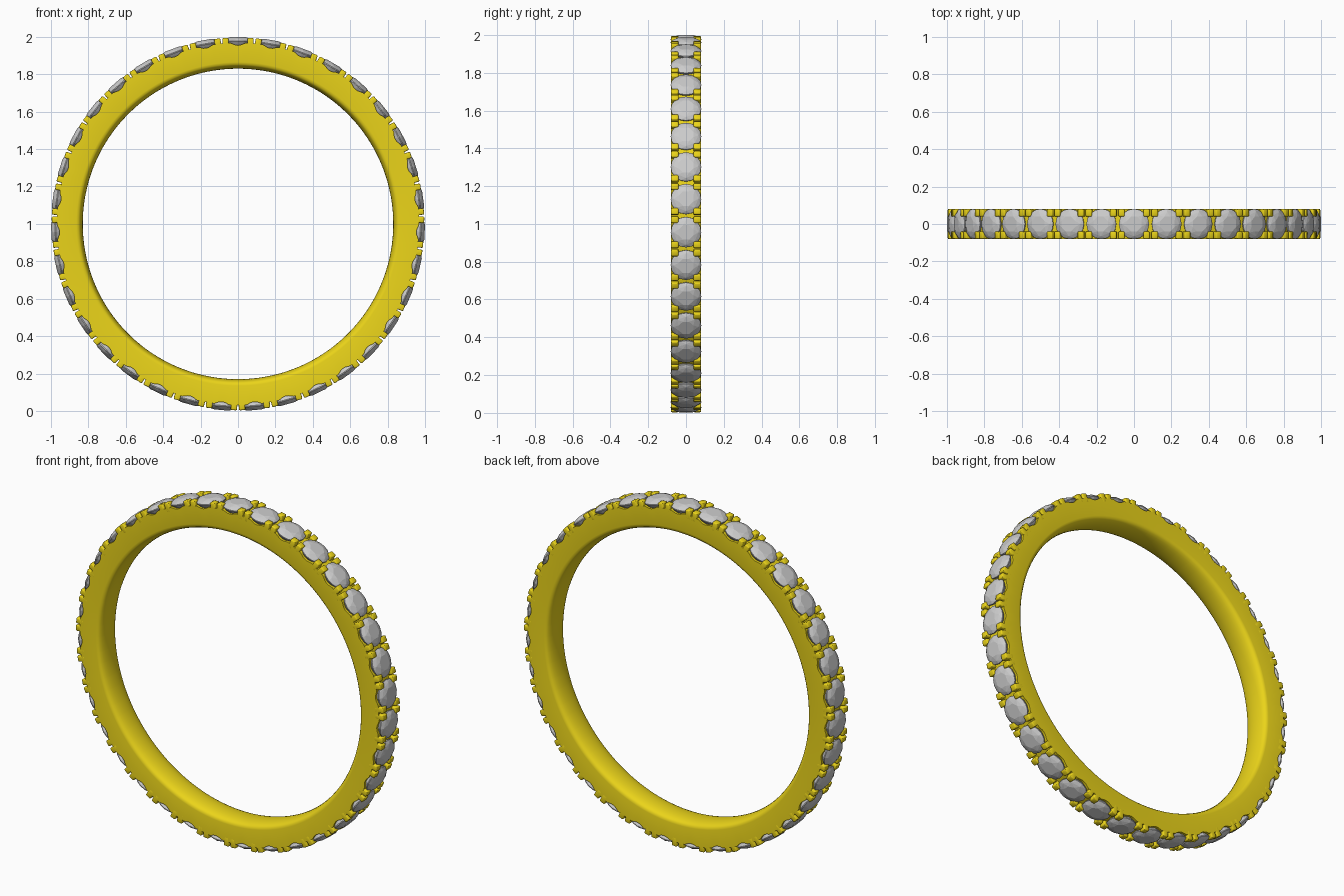
import bpy, bmesh
from math import sin, cos, pi, sqrt, atan2
from mathutils import Matrix

if "Cube" in bpy.data.objects:
    bpy.data.objects.remove(bpy.data.objects["Cube"])

N = 35                       # stones around the ring
STEP = 2 * pi / N
HALF_W = 0.08                # half width of the band
CENTRE = Matrix.Translation((0, 0, 1.0))


def material(name, color):
    m = bpy.data.materials.new(name)
    m.diffuse_color = color
    m.use_nodes = True
    m.node_tree.nodes["Principled BSDF"].inputs["Base Color"].default_value = m.diffuse_color
    return m


def add_object(name, bm, mat=None):
    bmesh.ops.recalc_face_normals(bm, faces=bm.faces[:])
    mesh = bpy.data.meshes.new(name)
    bm.to_mesh(mesh)
    bm.free()
    if mat:
        mesh.materials.append(mat)
    ob = bpy.data.objects.new(name, mesh)
    bpy.context.collection.objects.link(ob)
    ob.matrix_world = CENTRE
    return ob


def smooth(ob, angle):
    bpy.ops.object.select_all(action='DESELECT')
    ob.select_set(True)
    bpy.context.view_layer.objects.active = ob
    bpy.ops.object.shade_smooth_by_angle(angle=angle)


gold = material("gold", (0.83, 0.66, 0.01, 1))

# Band: rounded inner profile swept around, outer rim scalloped under each stone
stations = []
for k in range(11):
    t = -0.05 * cos(pi * k / 10)
    drop = 0.045 * sqrt(max(0, 1 - (t / 0.05) ** 2))
    stations.append((atan2(t, 0.97), min(0.968, 1.0 - drop)))
stations.append((STEP / 2, 0.968))

inner = []
for k in range(13):
    u = -pi / 2 + pi * k / 12
    inner.append((0.865 - 0.035 * cos(u) ** 0.8 if abs(u) < 1.57 else 0.865,
                  HALF_W * sin(u)))

bm = bmesh.new()
rings = []
for i in range(N):
    for da, outer in stations:
        a = i * STEP + da
        profile = inner + [(outer, HALF_W), (outer, -HALF_W)]
        rings.append([bm.verts.new((r * sin(a), y, r * cos(a))) for r, y in profile])
for i, ring in enumerate(rings):
    nxt = rings[(i + 1) % len(rings)]
    for j in range(len(ring)):
        k = (j + 1) % len(ring)
        bm.faces.new((ring[j], ring[k], nxt[k], nxt[j]))
band = add_object("band", bm, gold)
smooth(band, 0.6)

# Prongs: four small rounded claws at the corners of every stone
bm = bmesh.new()
for i in range(N):
    for sx in (-1, 1):
        for sy in (-1, 1):
            m = (Matrix.Rotation(i * STEP, 4, 'Y')
                 @ Matrix.Translation((sx * 0.0665, sy * 0.06, 0.966))
                 @ Matrix.Diagonal((0.034, 0.04, 0.056, 1)))
            bmesh.ops.create_cube(bm, size=1, matrix=m)
bmesh.ops.bevel(bm, geom=bm.edges[:], offset=0.006, segments=2,
                profile=0.5, affect='EDGES')
prongs = add_object("prongs", bm, gold)
smooth(prongs, 0.8)

# Stone: faceted brilliant cut, built as the hull of stacked rings
bm = bmesh.new()
for count, radius, height, turn in ((8, 0.042, 0.999, 0.5), (8, 0.066, 0.991, 0),
                                    (16, 0.081, 0.979, 0), (16, 0.081, 0.974, 0),
                                    (8, 0.045, 0.925, 0.5), (1, 0, 0.89, 0)):
    for k in range(count):
        a = 2 * pi * (k + turn) / count
        bm.verts.new((radius * cos(a), radius * sin(a), height))
bmesh.ops.convex_hull(bm, input=bm.verts[:])
bmesh.ops.dissolve_limit(bm, angle_limit=0.01, verts=bm.verts[:], edges=bm.edges[:])
stone = add_object("stone", bm)

# Repeat the stone around the band
for i in range(1, N):
    ob = bpy.data.objects.new("stone", stone.data)
    bpy.context.collection.objects.link(ob)
    ob.matrix_world = CENTRE @ Matrix.Rotation(i * STEP, 4, 'Y')
